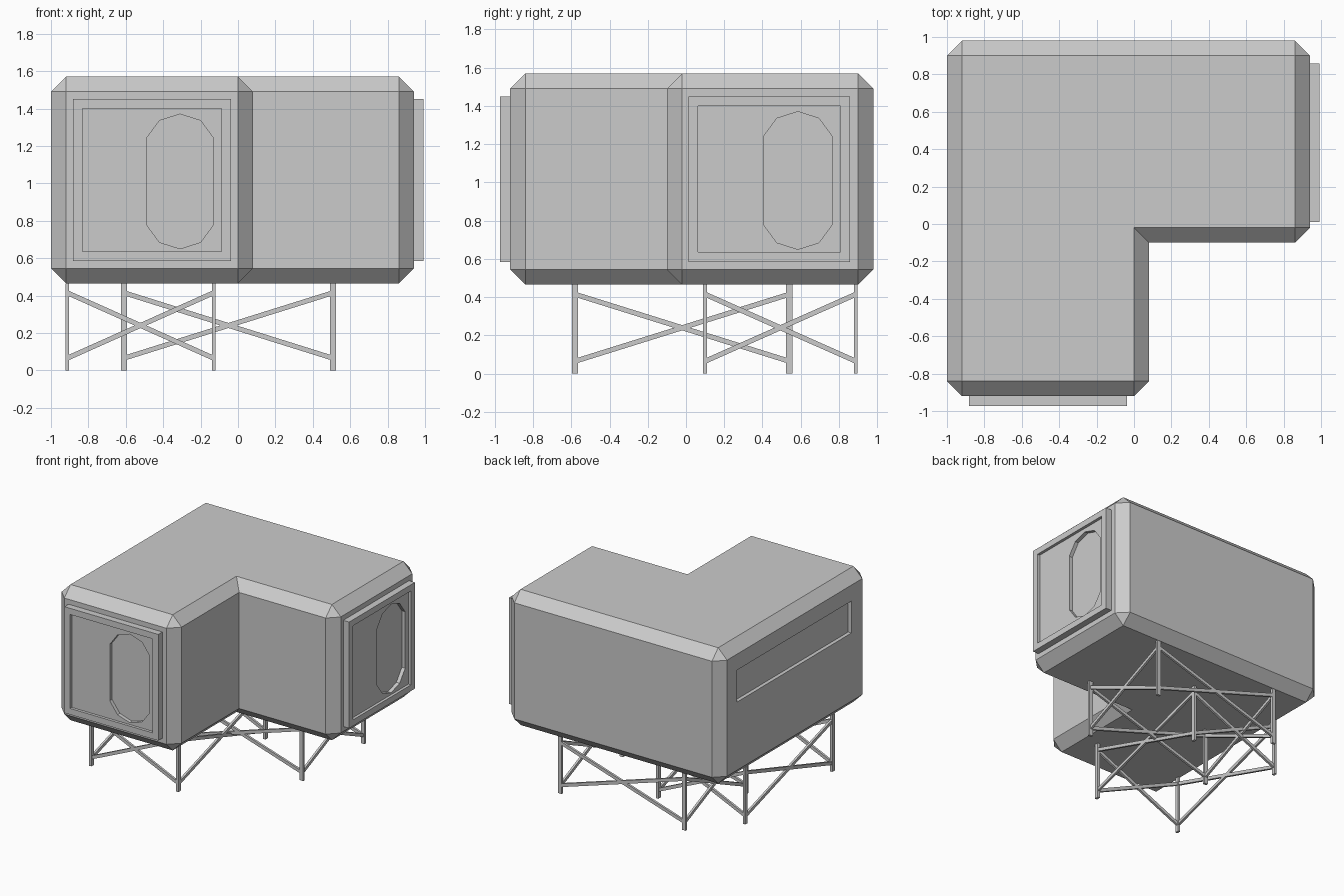
import bpy, bmesh
from math import radians
from mathutils import Matrix, Vector

if "Cube" in bpy.data.objects:
    bpy.data.objects.remove(bpy.data.objects["Cube"])


def finish(bm, name):
    bmesh.ops.recalc_face_normals(bm, faces=bm.faces)
    mesh = bpy.data.meshes.new(name)
    bm.to_mesh(mesh)
    bm.free()
    obj = bpy.data.objects.new(name, mesh)
    bpy.context.collection.objects.link(obj)
    return obj


def extrude(bm, vec):
    res = bmesh.ops.extrude_face_region(bm, geom=bm.faces[:])
    moved = [g for g in res["geom"] if isinstance(g, bmesh.types.BMVert)]
    bmesh.ops.translate(bm, verts=moved, vec=vec)


# L-shaped cabin: chamfered everywhere except the inner upright corner
BASE, TOP, CHAMFER = 0.465, 1.57, 0.08
bm = bmesh.new()
plan = [(-1, -0.92), (0.08, -0.92), (0.08, -0.10), (0.94, -0.10), (0.94, 0.98), (-1, 0.98)]
bm.faces.new([bm.verts.new((x, y, BASE)) for x, y in plan])
extrude(bm, (0, 0, TOP - BASE))
inner = Vector((0.08, -0.10))
edges = [e for e in bm.edges if not all((v.co.xy - inner).length < 1e-4 for v in e.verts)]
bmesh.ops.recalc_face_normals(bm, faces=bm.faces)
bmesh.ops.bevel(bm, geom=edges, offset=CHAMFER, offset_type='OFFSET', segments=1,
                profile=0.5, affect='EDGES')

# Long recessed window in the left wall
bm.normal_update()
wall = max((f for f in bm.faces if f.normal.x < -0.99), key=lambda f: f.calc_area())
bmesh.ops.inset_individual(bm, faces=[wall], thickness=0.1)
mid = wall.calc_center_median()
for v in wall.verts:
    v.co.y = 0.77 if v.co.y > mid.y else -0.70
    v.co.z = 1.36 if v.co.z > mid.z else 1.10
pane = bmesh.ops.extrude_discrete_faces(bm, faces=[wall])["faces"][0]
bmesh.ops.translate(bm, verts=pane.verts[:], vec=(0.03, 0, 0))
finish(bm, "cabin_body")


# Flat plate with a hole, drawn in the x-z plane and extruded towards -y
def plate(name, outlines, depth, place):
    bm = bmesh.new()
    edges = []
    for pts in outlines:
        vs = [bm.verts.new((x, 0, z)) for x, z in pts]
        edges += [bm.edges.new((vs[i - 1], vs[i])) for i in range(len(vs))]
    bmesh.ops.triangle_fill(bm, edges=edges, use_beauty=True, normal=(0, -1, 0))
    extrude(bm, (0, -depth, 0))
    bm.transform(place)
    finish(bm, name)


def rect(w, z0, z1):
    return [(-w, z0), (w, z0), (w, z1), (-w, z1)]


# End doors: raised frame, sunken panel and ten-sided hatch opening
arc = [(0.18, 0.23), (0.11, 0.325), (0, 0.36), (-0.11, 0.325), (-0.18, 0.23)]
oval = [(0.15 + x, 1.01 + z) for x, z in arc] + [(0.15 - x, 1.01 - z) for x, z in arc]
doors = {
    "front": Matrix.Translation((-0.46, -0.92, 0)),
    "right": Matrix.Translation((0.94, 0.435, 0)) @ Matrix.Rotation(radians(90), 4, 'Z'),
}
for side, place in doors.items():
    plate(side + "_door_frame", [rect(0.423, 0.585, 1.45), rect(0.372, 0.635, 1.40)], 0.053, place)
    plate(side + "_door_panel", [rect(0.372, 0.635, 1.40), oval], 0.03, place)


# Square bar between two points
def bar(bm, a, b, wide, high):
    a, b = Vector(a), Vector(b)
    d = b - a
    m = (Matrix.Translation((a + b) / 2) @ d.to_track_quat('X', 'Z').to_matrix().to_4x4()
         @ Matrix.Diagonal((d.length, wide, high, 1)))
    bmesh.ops.create_cube(bm, size=1, matrix=m)


# Two trestles: four posts each, cross-braced on every side
def trestle(name, xs, ys, post):
    legs, braces = bmesh.new(), bmesh.new()
    corners = [(xs[0], ys[0]), (xs[1], ys[0]), (xs[1], ys[1]), (xs[0], ys[1])]
    for i, (x, y) in enumerate(corners):
        m = Matrix.Translation((x, y, BASE / 2)) @ Matrix.Diagonal((*post, BASE, 1))
        bmesh.ops.create_cube(legs, size=1, matrix=m)
        px, py = corners[i - 1]
        bar(braces, (px, py, 0.065), (x, y, 0.415), 0.018, 0.026)
        bar(braces, (px, py, 0.415), (x, y, 0.065), 0.018, 0.026)
    finish(legs, name + "_posts")
    finish(braces, name + "_braces")


trestle("front_trestle", (-0.913, -0.13), (-0.58, 0.54), (0.02, 0.032))
trestle("rear_trestle", (-0.61, 0.508), (0.10, 0.888), (0.032, 0.02))
